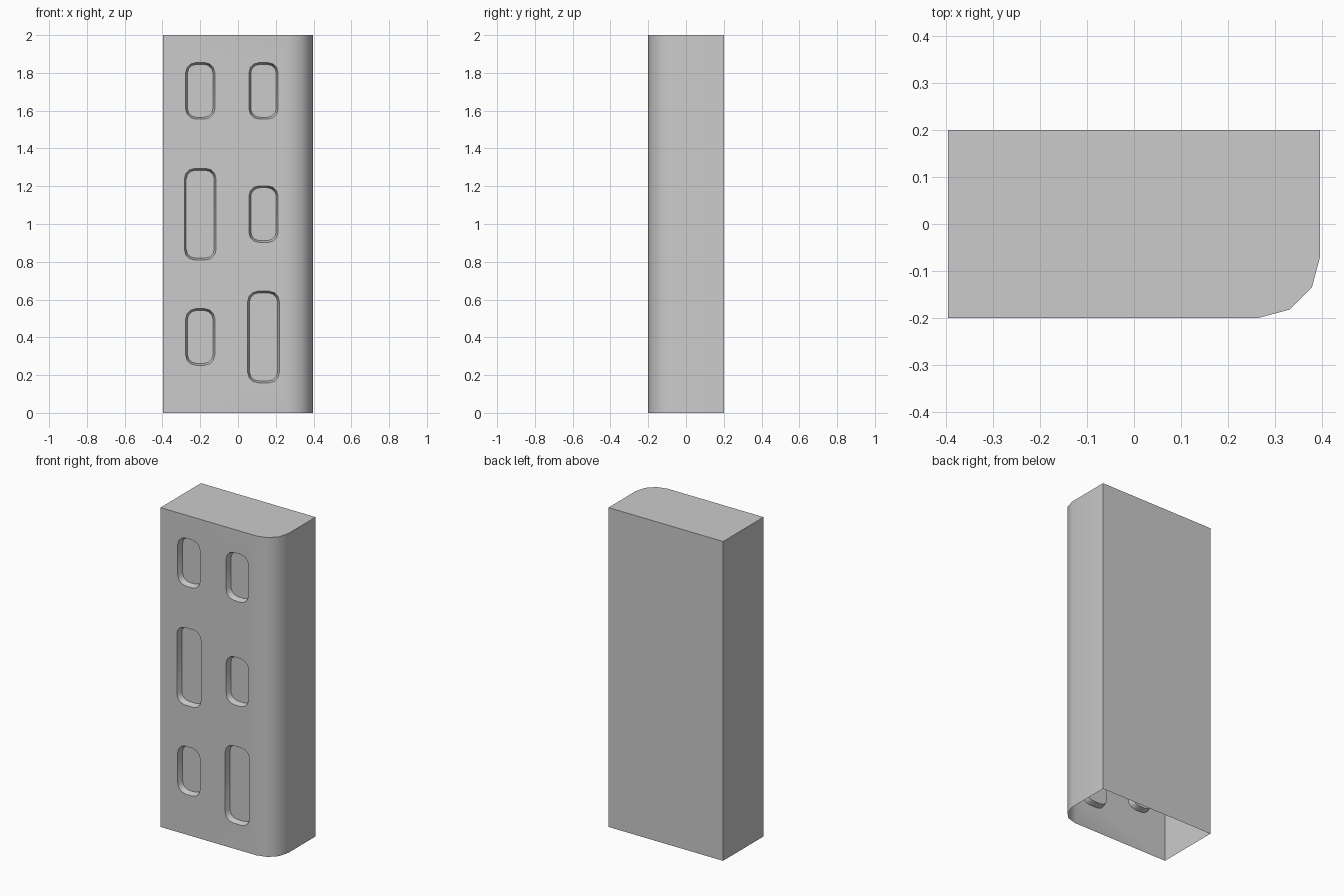
import bpy, bmesh, math

if "Cube" in bpy.data.objects:
    bpy.data.objects.remove(bpy.data.objects["Cube"])

HX, HY, H = 0.397, 0.2, 2.0
R, DEPTH, INSET = 0.13, 0.035, 0.01
# window centre x, centre z, width, height
WINDOWS = [(x, z, 0.155, 0.30) for x, z in
           [(-0.2, 1.705), (0.135, 1.705), (0.135, 1.052), (-0.2, 0.402)]]
WINDOWS += [(-0.2, 1.052, 0.168, 0.485), (0.135, 0.402, 0.168, 0.485)]


def outline(cx, cz, w, h, r, steps=3):
    """Rounded rectangle in x and z."""
    pts = []
    for q, (sx, sz) in enumerate([(1, 1), (-1, 1), (-1, -1), (1, -1)]):
        for i in range(steps + 1):
            a = math.pi / 2 * (q + i / steps)
            pts.append((cx + sx * (w / 2 - r) + r * math.cos(a),
                        cz + sz * (h / 2 - r) + r * math.sin(a)))
    return pts


def finish(bm, name, mat=None):
    mesh = bpy.data.meshes.new(name)
    bm.to_mesh(mesh)
    bm.free()
    ob = bpy.data.objects.new(name, mesh)
    bpy.context.collection.objects.link(ob)
    if mat:
        mesh.materials.append(mat)
    return ob


# Open-bottomed shell with one rounded front corner
bm = bmesh.new()
profile = [(-HX, -HY)]
for i in range(4):
    a = -math.pi / 2 + math.pi / 2 * i / 3
    profile.append((HX - R + R * math.cos(a), -HY + R + R * math.sin(a)))
profile += [(HX, HY), (-HX, HY)]
low = [bm.verts.new((x, y, 0)) for x, y in profile]
top = [bm.verts.new((x, y, H)) for x, y in profile]
bm.faces.new(top)
n = len(profile)
for i in range(1, n):
    j = (i + 1) % n
    f = bm.faces.new((low[i], low[j], top[j], top[i]))
    f.smooth = i <= 4

# Front wall with window openings
front = [low[0], low[1], top[1], top[0]]
edges = []
for i in range(4):
    pair = (front[i], front[(i + 1) % 4])
    edges.append(bm.edges.get(pair) or bm.edges.new(pair))
rims = []
for cx, cz, w, h in WINDOWS:
    rim = [bm.verts.new((x, -HY, z)) for x, z in outline(cx, cz, w, h, 0.055)]
    edges += [bm.edges.new((rim[i], rim[(i + 1) % len(rim)])) for i in range(len(rim))]
    rims.append(rim)
fill = bmesh.ops.triangle_fill(bm, edges=edges, use_beauty=True, normal=(0, -1, 0))
wall = [g for g in fill["geom"] if isinstance(g, bmesh.types.BMFace)]
for f in wall:
    f.normal_update()
    if f.normal.y > 0:
        f.normal_flip()
    f.smooth = True

# Tapered reveals inside each opening
panes = []
for (cx, cz, w, h), rim in zip(WINDOWS, rims):
    pts = outline(cx, cz, w - 2 * INSET, h - 2 * INSET, 0.047)
    back = [bm.verts.new((x, -HY + DEPTH, z)) for x, z in pts]
    panes.append(pts)
    for i in range(len(rim)):
        j = (i + 1) % len(rim)
        bm.faces.new((rim[i], rim[j], back[j], back[i]))
shell = finish(bm, "building_shell")
bpy.context.view_layer.objects.active = shell
shell.select_set(True)
bpy.ops.object.shade_smooth_by_angle(angle=math.radians(35))

# Window panes
glass = bpy.data.materials.new("pane_grey")
glass.diffuse_color = (0.6, 0.6, 0.6, 1)
glass.use_nodes = True
glass.node_tree.nodes["Principled BSDF"].inputs["Base Color"].default_value = glass.diffuse_color
bm = bmesh.new()
for pts in panes:
    bm.faces.new([bm.verts.new((x, -HY + DEPTH, z)) for x, z in pts])
finish(bm, "window_panes", glass)
